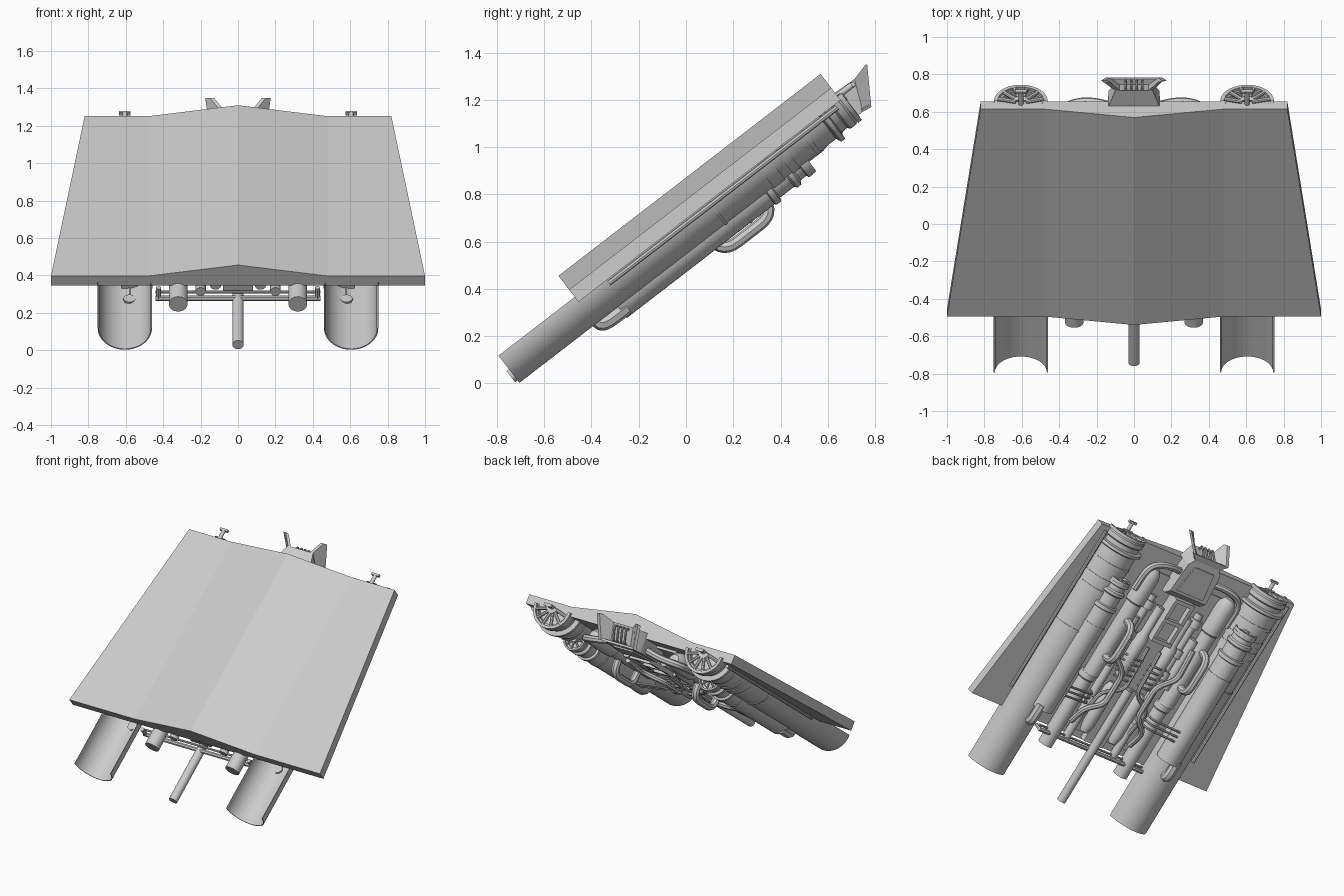
import bpy, bmesh, math
from mathutils import Matrix, Vector

cube = bpy.data.objects.get("Cube")
if cube:
    bpy.data.objects.remove(cube, do_unlink=True)

# Parts are laid out flat as (x, along, height), then tilted as one
TILT = Matrix.Rotation(math.radians(37.6), 4, 'X')
SIDES = (("left", 1), ("right", -1))

grey = bpy.data.materials.new("plain_grey")
grey.use_nodes = True
COLOUR = (0.6, 0.6, 0.6, 1)
grey.diffuse_color = COLOUR
grey.node_tree.nodes["Principled BSDF"].inputs["Base Color"].default_value = COLOUR


def activate(ob):
    bpy.ops.object.select_all(action='DESELECT')
    ob.select_set(True)
    bpy.context.view_layer.objects.active = ob


def finish(ob, smooth):
    ob.data.transform(TILT)
    ob.data.materials.clear()
    ob.data.materials.append(grey)
    if smooth:
        activate(ob)
        bpy.ops.object.shade_smooth_by_angle(angle=math.radians(35))
    return ob


def from_bmesh(name, bm, smooth=False):
    bmesh.ops.remove_doubles(bm, verts=bm.verts, dist=0.0001)
    bmesh.ops.recalc_face_normals(bm, faces=bm.faces)
    me = bpy.data.meshes.new(name)
    bm.to_mesh(me)
    bm.free()
    ob = bpy.data.objects.new(name, me)
    bpy.context.collection.objects.link(ob)
    return finish(ob, smooth)


def lathe(name, x, w, profile, half=False, n=32):
    """Turn an (along, radius) profile round an axis; half keeps the lower side."""
    bm = bmesh.new()
    sweep = math.pi if half else 2 * math.pi
    rings = []
    for u, r in profile:
        angles = [math.pi + sweep * i / n for i in range(n + 1)]
        rings.append([bm.verts.new((x + r * math.cos(a), u, w + r * math.sin(a))) for a in angles])
    for a, b in zip(rings, rings[1:]):
        for i in range(n):
            bm.faces.new((a[i], a[i + 1], b[i + 1], b[i]))
    return from_bmesh(name, bm, True)


def rod(name, x, w, u0, u1, r, half=False):
    return lathe(name, x, w, [(u0, 0), (u0, r), (u1, r), (u1, 0)], half, 24)


def loft(name, sections):
    """Solid skin through cross-sections with equal point counts."""
    bm = bmesh.new()
    rings = [[bm.verts.new(p) for p in s] for s in sections]
    for a, b in zip(rings, rings[1:]):
        for i in range(len(a)):
            j = (i + 1) % len(a)
            bm.faces.new((a[i], a[j], b[j], b[i]))
    bm.faces.new(rings[0])
    bm.faces.new(rings[-1])
    return from_bmesh(name, bm)


def box(name, x0, x1, u0, u1, w0, w1):
    return loft(name, [[(x0, u, w0), (x1, u, w0), (x1, u, w1), (x0, u, w1)] for u in (u0, u1)])


def pipe(name, points, r, bend=0.05):
    """Round tube along a path with rounded corners."""
    pts = [Vector(p) for p in points]
    path = [pts[0]]
    for a, b, c in zip(pts, pts[1:], pts[2:]):
        p = b + (a - b).normalized() * min(bend, (a - b).length * 0.49)
        q = b + (c - b).normalized() * min(bend, (c - b).length * 0.49)
        for i in range(7):
            t = i / 6
            path.append(p * (1 - t) ** 2 + b * 2 * t * (1 - t) + q * t * t)
    path.append(pts[-1])
    cu = bpy.data.curves.new(name, 'CURVE')
    cu.dimensions = '3D'
    cu.bevel_depth = r
    cu.bevel_resolution = 2
    cu.use_fill_caps = True
    sp = cu.splines.new('POLY')
    sp.points.add(len(path) - 1)
    for k, p in zip(sp.points, path):
        k.co = (*p, 1)
    ob = bpy.data.objects.new(name, cu)
    bpy.context.collection.objects.link(ob)
    activate(ob)
    bpy.ops.object.convert(target='MESH')
    return finish(bpy.context.view_layer.objects.active, True)


def wheel(name, x, w, u, r, spokes, half):
    """Spoked end wheel with rim and hub."""
    lathe(name + "_rim", x, w, [(u, r * 0.87), (u, r), (u + 0.02, r), (u + 0.02, r * 0.87), (u, r * 0.87)], half)
    rod(name + "_hub", x, w, u - 0.01, u + 0.025, r * 0.27, half)
    for i in range(spokes):
        a = math.pi + (math.pi * (i + 0.5) / spokes if half else 2 * math.pi * i / spokes)
        d = Vector((math.cos(a), 0, math.sin(a)))
        c = Vector((x, u + 0.01, w))
        pipe(f"{name}_spoke_{i}", [c + d * r * 0.2, c + d * r * 0.92], r * 0.08)


# Ridged deck, tapering towards the back
def deck_section(u, half):
    top = [(half, 0.616), (0.48, 0.616), (0, 0.69), (-0.48, 0.616), (-half, 0.616)]
    return [(-half, u, 0.551), (half, u, 0.551)] + [(x, u, w) for x, w in top]


loft("deck", [deck_section(-0.15, 1.0), deck_section(1.25, 0.82)])

for side, s in SIDES:
    # Large half-round trough with collars and end wheel
    X = 0.605 * s
    lathe(side + "_trough", X, 0.577, [(-0.557, 0.145), (1.14, 0.145), (1.14, 0.139), (-0.557, 0.139), (-0.557, 0.145)], True)
    lathe(side + "_trough_end", X, 0.577, [(1.1, 0), (1.1, 0.14), (1.135, 0.145), (1.145, 0.168), (1.165, 0.168),
          (1.17, 0.137), (1.2, 0.137), (1.21, 0.148), (1.24, 0.148), (1.25, 0.14), (1.255, 0.115), (1.22, 0.115), (1.22, 0)], True)
    for i, (u, width) in enumerate(((0.54, 0.012), (0.8, 0.06), (0.9, 0.04), (1.03, 0.02))):
        lathe(f"{side}_trough_collar_{i}", X, 0.577,
              [(u, 0.14), (u, 0.15), (u + width, 0.15), (u + width, 0.14)], True)
    wheel(side + "_trough_wheel", X, 0.572, 1.25, 0.143, 6, True)
    rod(side + "_wheel_stub", X, 0.572, 1.25, 1.335, 0.013)
    box(side + "_stub_head", X - 0.03, X + 0.03, 1.325, 1.34, 0.562, 0.582)
    pipe(side + "_edge_rod", [(0.775 * s, 0, 0.535), (0.775 * s, 1.22, 0.535)], 0.012)

    # Middle cylinder with stepped end, tucked under the trough
    X = 0.54 * s
    lathe(side + "_middle_cylinder", X, 0.455, [(-0.03, 0), (-0.03, 0.083), (0.76, 0.083), (0.765, 0.09), (0.79, 0.09),
          (0.795, 0.075), (0.87, 0.075), (0.88, 0.086), (0.9, 0.086), (0.91, 0.07), (0.94, 0.07),
          (0.945, 0.082), (0.965, 0.082), (0.965, 0.055), (0.95, 0.055), (0.95, 0)])
    wheel(side + "_middle_wheel", X, 0.455, 0.965, 0.08, 8, False)
    rod(side + "_middle_band", X, 0.455, 0.63, 0.642, 0.087)
    pipe(side + "_front_elbow", [(0.58 * s, -0.13, 0.45), (0.58 * s, -0.13, 0.41), (0.58 * s, 0, 0.41)], 0.034, 0.07)

    # Long inner pipe with rounded cap, looped handle and hose
    X = 0.32 * s
    lathe(side + "_inner_pipe", X, 0.515, [(-0.265, 0), (-0.265, 0.05), (0.25, 0.05), (0.26, 0.058), (0.3, 0.058), (0.31, 0.05)])
    lathe(side + "_capped_tank", X, 0.49, [(0.3, 0), (0.3, 0.055), (0.86, 0.055), (0.87, 0.065), (1.06, 0.065), (1.1, 0.055),
          (1.13, 0.035), (1.14, 0)])
    pipe(side + "_loop_handle", [(X, 0.735, 0.48), (X, 0.735, 0.342), (X, 0.46, 0.342), (X, 0.46, 0.48)], 0.026, 0.08)
    pipe(side + "_upper_hose", [(0.39 * s, 0.95, 0.47), (0.39 * s, 1.14, 0.46), (0.26 * s, 1.19, 0.46), (0.08 * s, 1.17, 0.5)], 0.024, 0.08)

    # Slim pipes and tanks near the middle
    rod(side + "_thin_pipe", 0.2 * s, 0.525, -0.17, 0.95, 0.028)
    for i, u in enumerate((0.1, 0.45, 0.62, 0.85)):
        rod(f"{side}_thin_pipe_joint_{i}", 0.2 * s, 0.52, u, u + 0.06, 0.042)
    lathe(side + "_slim_tank", 0.12 * s, 0.49, [(0.35, 0), (0.35, 0.025), (0.4, 0.045), (0.66, 0.045), (0.7, 0.03),
          (0.9, 0.03), (0.9, 0)])
    lathe(side + "_lower_tank", 0.12 * s, 0.5, [(-0.08, 0), (-0.08, 0.03), (-0.02, 0.042), (0.26, 0.042), (0.3, 0.025), (0.3, 0)])
    rod(side + "_side_tank", 0.25 * s, 0.5, 0.4, 0.78, 0.035)
    pipe(side + "_bent_pipe", [(0.26 * s, 0.72, 0.46), (0.26 * s, 0.5, 0.44), (0.14 * s, 0.4, 0.43),
         (0.14 * s, 0.16, 0.43), (0.25 * s, 0.08, 0.44), (0.25 * s, -0.05, 0.5)], 0.02)
    pipe(side + "_cross_pipe", [(0.05 * s, 0.62, 0.47), (0.05 * s, 0.3, 0.45), (0.2 * s, 0.22, 0.45),
         (0.2 * s, 0.02, 0.5)], 0.014)
    for i in range(3):
        u = 0.12 + 0.035 * i
        pipe(f"{side}_comb_rod_{i}", [(0.24 * s, u, 0.5), (0.26 * s, u, 0.43), (0.47 * s, u, 0.4)], 0.008, 0.03)
    for i in range(5):
        u = 0.36 + 0.04 * i
        pipe(f"{side}_rib_{i}", [(0.03 * s, u, 0.47), (0.09 * s, u, 0.435), (0.17 * s, u, 0.48)], 0.008, 0.03)
    pipe(side + "_frame_post", [(0.425 * s, -0.18, 0.49), (0.425 * s, -0.18, 0.56)], 0.014)

    # Flared wing plate of the rear nozzle
    def wing(shift):
        pts = ((0.1, 1.295, 0.455), (0.15, 1.335, 0.448), (0.175, 1.43, 0.6), (0.15, 1.425, 0.605), (0.1, 1.35, 0.585))
        return [((x + shift) * s, u, w) for x, u, w in pts]
    loft(side + "_nozzle_wing", [wing(-0.022), wing(0)])

# Front crossbars and centre rod
pipe("front_crossbar", [(-0.44, -0.18, 0.49), (0.44, -0.18, 0.49)], 0.015)
pipe("thin_crossbar", [(-0.44, -0.16, 0.515), (0.44, -0.16, 0.515)], 0.008)
rod("centre_rod", 0, 0.475, -0.57, 0.3, 0.03)
box("centre_block", -0.08, 0.08, -0.14, 0.3, 0.5, 0.56)
box("backing_plate", -0.3, 0.3, -0.1, 1.1, 0.535, 0.56)

# Open rectangular frame at the centre
box("core_block", -0.07, 0.07, 0.7, 0.98, 0.48, 0.54)
for side, s in SIDES:
    box(side + "_core_rail", 0.055 * s, 0.08 * s, 0.68, 1.0, 0.44, 0.54)
for i, u in enumerate((0.68, 0.83, 0.98)):
    box(f"core_bridge_{i}", -0.08, 0.08, u, u + 0.025, 0.435, 0.5)

# Rear nozzle: tapered housing with slanted end, cover, floor and ribs
loft("nozzle_housing", [[(-h, a, lo), (h, a, lo), (h, b, hi), (-h, b, hi)] for a, b, h, lo, hi in
                        ((1.0, 1.0, 0.15, 0.5, 0.56), (1.04, 1.04, 0.15, 0.452, 0.59),
                         (1.25, 1.25, 0.135, 0.452, 0.59), (1.295, 1.35, 0.1, 0.455, 0.585))])
loft("nozzle_cover", [[(-h, u, w), (h, u, w), (h, u, 0.46), (-h, u, 0.46)]
                      for u, h, w in ((1.06, 0.11, 0.442), (1.25, 0.08, 0.442))])
loft("nozzle_floor", [[(-h, u, w), (h, u, w), (h, u, w + 0.015), (-h, u, w + 0.015)]
                      for u, h, w in ((1.29, 0.1, 0.455), (1.335, 0.15, 0.448))])
for i in range(4):
    x = -0.045 + 0.03 * i
    pipe(f"nozzle_rib_{i}", [(x, 1.33, 0.57), (x, 1.375, 0.56), (x, 1.33, 0.47), (x, 1.29, 0.47)], 0.007, 0.02)
